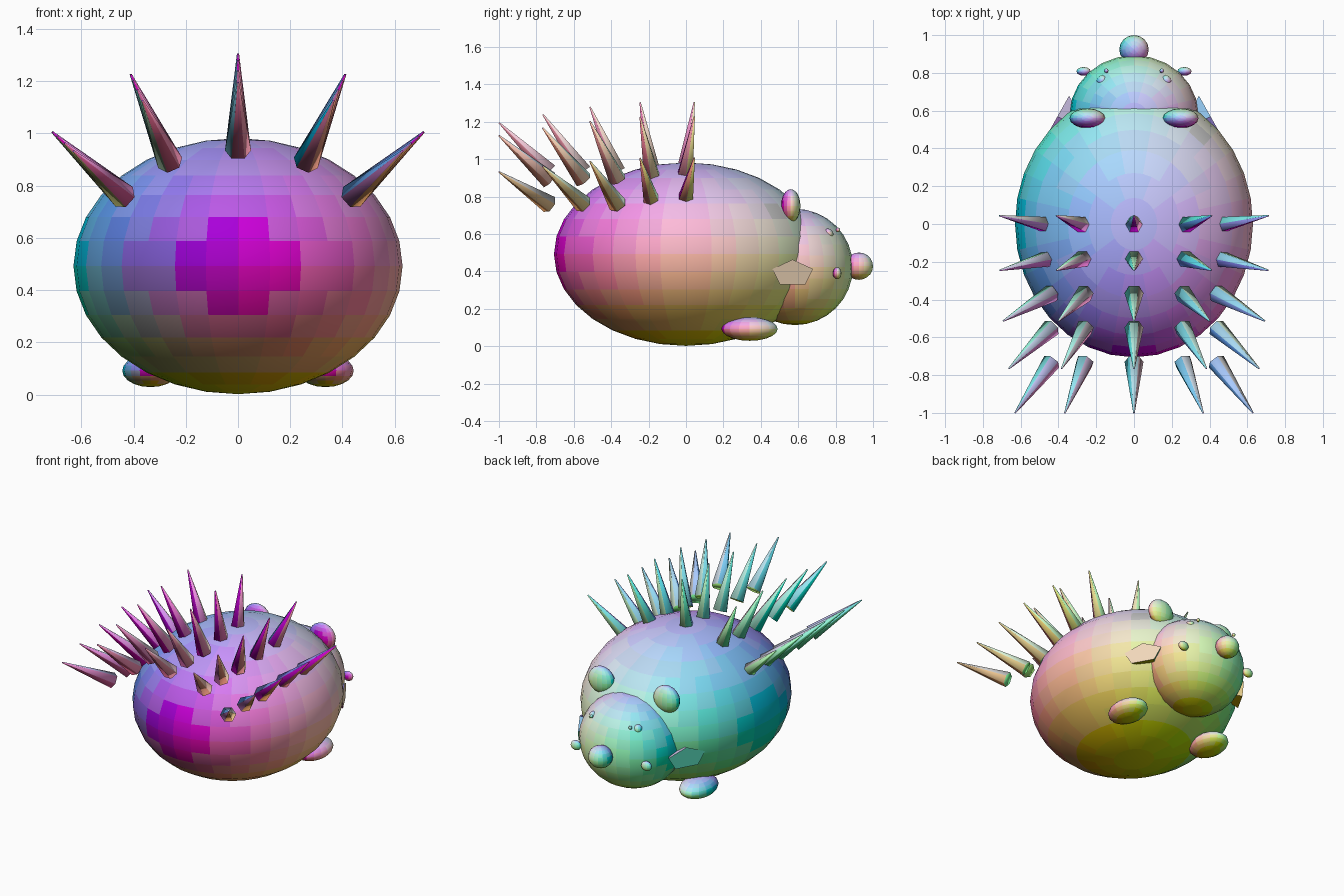
import bpy, bmesh, math
from mathutils import Matrix, Vector

if "Cube" in bpy.data.objects:
    bpy.data.objects.remove(bpy.data.objects["Cube"])

STEP = 0.2
materials = {}


def tint(n):
    """Material whose colour follows the direction a face points in."""
    key = tuple(round(c / STEP) for c in n)
    if key not in materials:
        mat = bpy.data.materials.new("tint")
        mat.diffuse_color = (*[min(1, max(0, 0.5 + 0.5 * k * STEP)) for k in key], 1)
        mat.use_nodes = True
        mat.node_tree.nodes["Principled BSDF"].inputs["Base Color"].default_value = mat.diffuse_color
        materials[key] = mat
    return materials[key]


def finish(name, bm, smooth):
    bmesh.ops.recalc_face_normals(bm, faces=bm.faces)
    bm.normal_update()
    me = bpy.data.meshes.new(name)
    slots = {}
    for f in bm.faces:
        f.smooth = smooth
        mat = tint(f.normal)
        if mat.name not in slots:
            slots[mat.name] = len(slots)
            me.materials.append(mat)
        f.material_index = slots[mat.name]
    bm.to_mesh(me)
    bm.free()
    ob = bpy.data.objects.new(name, me)
    bpy.context.collection.objects.link(ob)
    return ob


def ellipsoid(name, loc, radii, segs=16, rings=10, pair=False):
    bm = bmesh.new()
    for s in ((1, -1) if pair else (1,)):
        m = Matrix.Translation((s * loc[0], loc[1], loc[2])) @ Matrix.Diagonal((*radii, 1))
        bmesh.ops.create_uvsphere(bm, u_segments=segs, v_segments=rings, radius=1, matrix=m)
    return finish(name, bm, True)


# Body, head and nose
ellipsoid("body", (0, 0, 0.492), (0.63, 0.706, 0.49), 32, 16)
ellipsoid("head", (0, 0.582, 0.424), (0.34, 0.311, 0.311), 24, 16)
ellipsoid("nose", (0, 0.924, 0.428), (0.078, 0.076, 0.073), 16, 10)

# Left and right pairs
ellipsoid("ears", (0.247, 0.56, 0.75), (0.095, 0.052, 0.09), 16, 10, True)
ellipsoid("feet", (0.335, 0.34, 0.092), (0.108, 0.15, 0.063), 16, 10, True)
ellipsoid("cheeks", (0.267, 0.808, 0.39), (0.038, 0.023, 0.032), 12, 8, True)
ellipsoid("eyes", (0.168, 0.757, 0.598), (0.031, 0.031, 0.031), 12, 8, True)
ellipsoid("eye_glints", (0.147, 0.812, 0.622), (0.012, 0.012, 0.012), 8, 6, True)

# Front paws: five-sided cones widening outward
bm = bmesh.new()
out = Vector((0.87, 0.49, 0)).normalized()
side = Vector((-out.y, out.x, 0))
axes = Matrix((side, Vector((0, 0, 1)), out)).transposed().to_4x4()
for s in (1, -1):
    m = (Matrix.Diagonal((s, 1, 1, 1))
         @ Matrix.Translation(Vector((0.405, 0.57, 0.39)) - out * 0.1)
         @ axes @ Matrix.Diagonal((1.22, 0.68, 1, 1)))
    bmesh.ops.create_cone(bm, cap_ends=True, segments=5, radius1=0.0,
                          radius2=0.108, depth=0.2, matrix=m)
bmesh.ops.remove_doubles(bm, verts=bm.verts, dist=0.0005)
finish("front_paws", bm, False)

# Spines: five rows of five, leaning further back and outward
LENGTH = 0.375
base_x = (0.0, 0.26, 0.436)
base_z = (0.935, 0.888, 0.758)
row_tilt = (-8, 10, 23, 35.5, 46)
row_y = (-0.008, -0.18, -0.367, -0.548, -0.73)
for i, tilt in enumerate(row_tilt):
    bm = bmesh.new()
    for j in range(-2, 3):
        x = math.copysign(base_x[abs(j)], j)
        m = (Matrix.Translation((x, row_y[i], base_z[abs(j)]))
             @ Matrix.Rotation(math.radians(24 * j), 4, 'Y')
             @ Matrix.Rotation(math.radians(tilt), 4, 'X')
             @ Matrix.Translation((0, 0, LENGTH / 2))
             @ Matrix.Rotation(math.radians(30), 4, 'Z'))
        bmesh.ops.create_cone(bm, cap_ends=True, segments=6, radius1=0.05,
                              radius2=0.004, depth=LENGTH, matrix=m)
    finish(f"spine_row_{i + 1}", bm, True)
